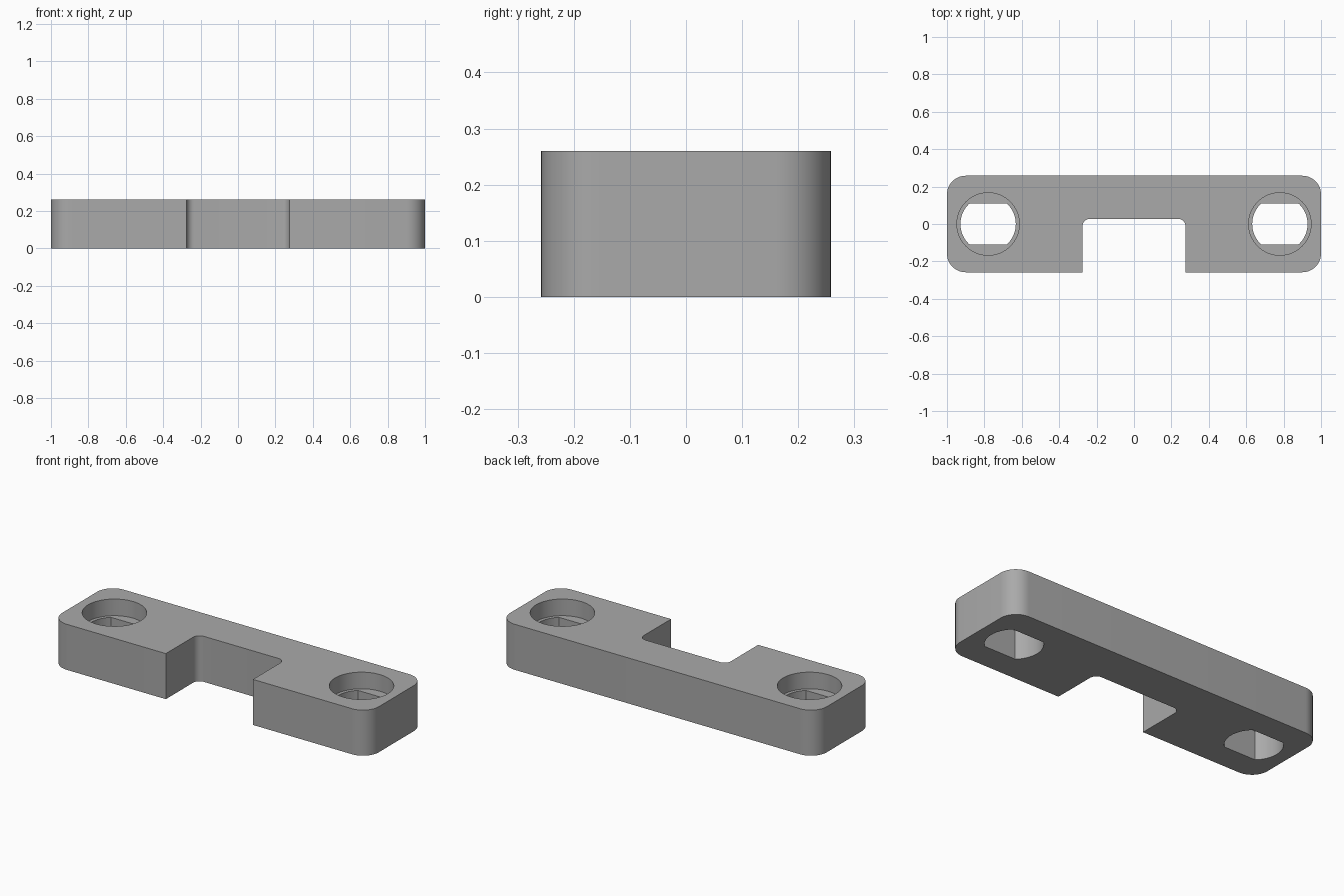
import bpy, bmesh
from math import sin, cos, pi, asin

cube = bpy.data.objects.get("Cube")
if cube:
    bpy.data.objects.remove(cube, do_unlink=True)

HEIGHT, HALF_X, HALF_Y = 0.26, 1.0, 0.258
HOLE_X, BORE_R, HOLE_R, FLAT_Y, BORE_DEPTH = 0.78, 0.167, 0.148, 0.11, 0.095

grey = bpy.data.materials.new("plain_grey")
grey.use_nodes = True
colour = (0.4, 0.4, 0.4, 1)
grey.diffuse_color = colour
grey.node_tree.nodes["Principled BSDF"].inputs["Base Color"].default_value = colour


def arc(cx, cy, r, start, end, steps=12):
    angles = [start + (end - start) * i / steps for i in range(steps + 1)]
    return [(cx + r * cos(a), cy + r * sin(a)) for a in angles]


def prism(name, outline, z0, z1):
    """Extrude a counter-clockwise outline into a closed solid."""
    bm = bmesh.new()
    face = bm.faces.new([bm.verts.new((x, y, z0)) for x, y in outline])
    top = bmesh.ops.extrude_face_region(bm, geom=[face])["geom"]
    verts = [v for v in top if isinstance(v, bmesh.types.BMVert)]
    bmesh.ops.translate(bm, verts=verts, vec=(0, 0, z1 - z0))
    bmesh.ops.recalc_face_normals(bm, faces=bm.faces)
    mesh = bpy.data.meshes.new(name)
    bm.to_mesh(mesh)
    bm.free()
    mesh.materials.append(grey)
    obj = bpy.data.objects.new(name, mesh)
    bpy.context.collection.objects.link(obj)
    return obj


def cut(target, cutter):
    cutter.hide_render = True
    mod = target.modifiers.new("cut", "BOOLEAN")
    mod.operation, mod.solver, mod.object = "DIFFERENCE", "EXACT", cutter
    bpy.context.view_layer.objects.active = target
    bpy.ops.object.modifier_apply(modifier=mod.name)
    bpy.data.objects.remove(cutter, do_unlink=True)


# Plate with rounded outer corners and a notch in the front edge
R, NOTCH_X, NOTCH_Y, NOTCH_R = 0.1, 0.275, 0.028, 0.04
right_half = [(NOTCH_X, -HALF_Y)]
right_half += arc(HALF_X - R, -HALF_Y + R, R, -pi / 2, 0)
right_half += arc(HALF_X - R, HALF_Y - R, R, 0, pi / 2)
notch = arc(NOTCH_X - NOTCH_R, NOTCH_Y - NOTCH_R, NOTCH_R, pi / 2, 0, 8)
half = notch + right_half
outline = half + [(-x, y) for x, y in reversed(half)]
plate = prism("mounting_plate", outline, 0, HEIGHT)

# Round counterbores above flat-sided through holes
floor_z = HEIGHT - BORE_DEPTH
t = asin(FLAT_Y / HOLE_R)
for side in (-1, 1):
    cx = side * HOLE_X
    cut(plate, prism("bore_cutter", arc(cx, 0, BORE_R, 0, 2 * pi, 64)[:-1],
                     floor_z, HEIGHT + 0.1))
    slot = arc(cx, 0, HOLE_R, -t, t, 20) + arc(cx, 0, HOLE_R, pi - t, pi + t, 20)
    cut(plate, prism("hole_cutter", slot, -0.1, floor_z + 0.03))

# Smooth the curved walls, keep the rims sharp
plate.select_set(True)
bpy.context.view_layer.objects.active = plate
bpy.ops.object.shade_smooth_by_angle(angle=pi / 6)
